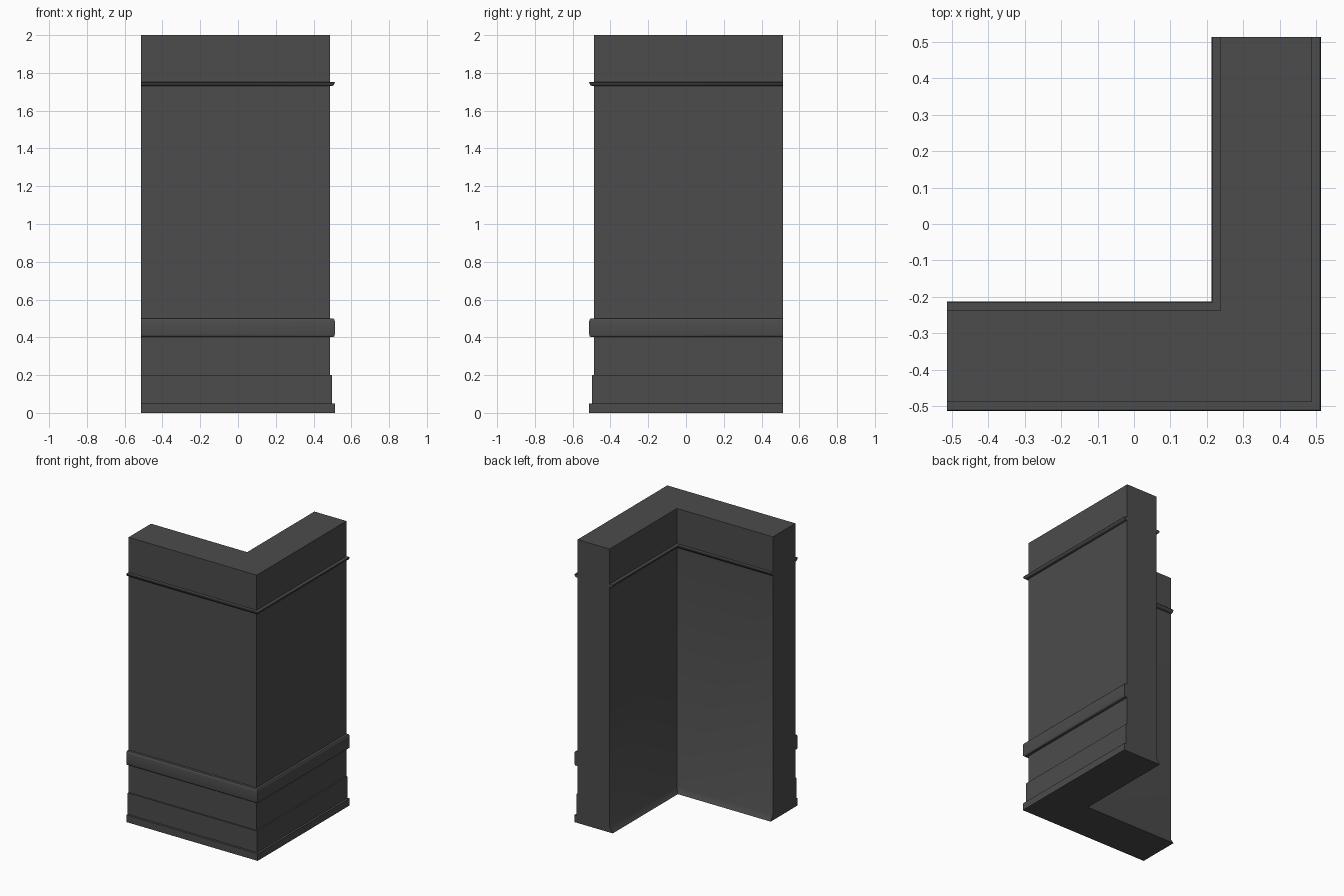
import bpy, bmesh, math

if "Cube" in bpy.data.objects:
    bpy.data.objects.remove(bpy.data.objects["Cube"])

END = 0.5125      # open ends of the two wall arms
OUT = 0.4875      # outer wall plane
INN = 0.2375      # inner wall plane

# Dark grey wall colour
mat = bpy.data.materials.new("dark_grey")
mat.diffuse_color = (0.072, 0.072, 0.072, 1)
mat.use_nodes = True
mat.node_tree.nodes["Principled BSDF"].inputs["Base Color"].default_value = mat.diffuse_color


def sweep_corner(name, profile):
    """Sweep an (offset, z) profile round the mitred L-shaped corner."""
    bm = bmesh.new()
    rings = [[bm.verts.new(p) for p in pts] for pts in (
        [(-END, -o, z) for o, z in profile],
        [(o, -o, z) for o, z in profile],
        [(o, END, z) for o, z in profile])]
    n = len(profile)
    for a, b in zip(rings, rings[1:]):
        for i in range(n):
            j = (i + 1) % n
            bm.faces.new((a[i], a[j], b[j], b[i]))
    caps = [bm.faces.new(rings[0]), bm.faces.new(rings[-1])]
    bmesh.ops.recalc_face_normals(bm, faces=bm.faces)
    bmesh.ops.triangulate(bm, faces=caps)
    me = bpy.data.meshes.new(name)
    bm.to_mesh(me)
    bm.free()
    me.materials.append(mat)
    ob = bpy.data.objects.new(name, me)
    bpy.context.collection.objects.link(ob)
    return ob


def rail(face, d):
    """Small picture rail, bottom to top, projecting in direction d."""
    return [(face + d * o, z) for o, z in (
        (0, 1.73), (0.012, 1.731), (0.02, 1.736), (0.025, 1.748),
        (0.022, 1.752), (0, 1.752))]


# Outer side: plinth, skirting, rounded dado band, picture rail
outer = [(OUT + 0.025, 0), (OUT + 0.025, 0.05), (OUT + 0.01, 0.05),
         (OUT + 0.01, 0.2), (OUT, 0.2),
         (OUT, 0.402), (OUT + 0.018, 0.402), (OUT + 0.023, 0.406),
         (OUT + 0.025, 0.415), (OUT + 0.025, 0.485), (OUT + 0.023, 0.494),
         (OUT + 0.018, 0.5), (OUT, 0.5)]
outer += rail(OUT, 1) + [(OUT, 2)]

# Inner side: picture rail and sloped skirting, top to bottom
inner = [(INN, 2)] + rail(INN, -1)[::-1]
inner += [(INN, 0.04), (INN - 0.025, 0)]

wall = sweep_corner("corner_wall", outer + inner)
bpy.context.view_layer.objects.active = wall
wall.select_set(True)
bpy.ops.object.shade_smooth_by_angle(angle=math.radians(40))
